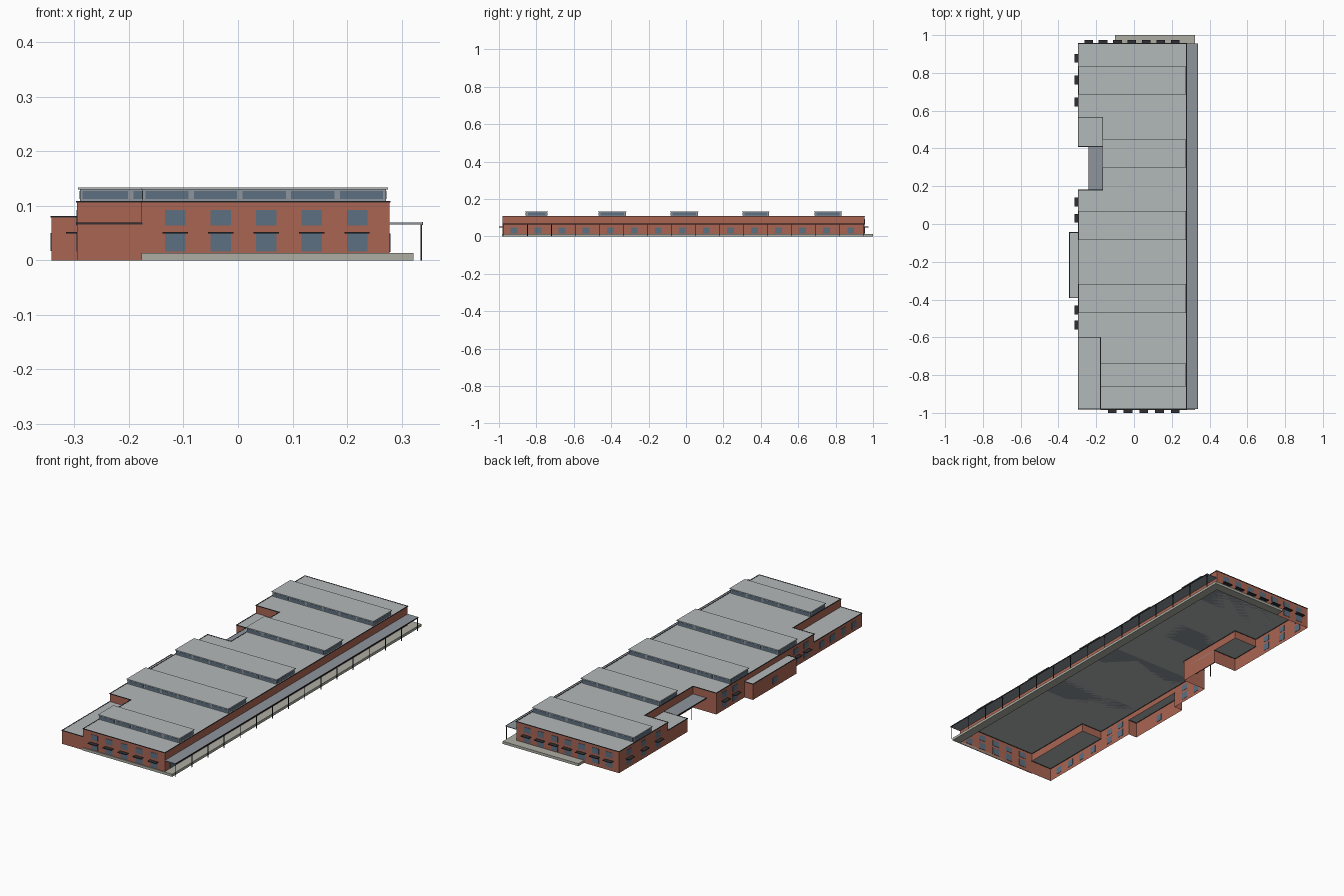
import bpy, bmesh

if "Cube" in bpy.data.objects:
    bpy.data.objects.remove(bpy.data.objects["Cube"])


def mat(name, r, g, b):
    m = bpy.data.materials.new(name)
    m.diffuse_color = (r, g, b, 1)
    m.use_nodes = True
    m.node_tree.nodes["Principled BSDF"].inputs["Base Color"].default_value = m.diffuse_color
    return m


BRICK = mat("brick", .40, .13, .085)
ROOF = mat("roofing", .45, .48, .48)
GLASS = mat("glass", .11, .16, .22)
DARK = mat("dark_metal", .03, .03, .035)
STONE = mat("concrete", .42, .42, .37)
SHEET = mat("sheet_metal", .27, .30, .33)


def finish(name, bm, material):
    me = bpy.data.meshes.new(name)
    bm.to_mesh(me)
    bm.free()
    me.materials.append(material)
    ob = bpy.data.objects.new(name, me)
    bpy.context.collection.objects.link(ob)
    return ob


def boxes(name, items, material):
    """One object from boxes given as (x0, x1, y0, y1, z0, z1)."""
    bm = bmesh.new()
    for x0, x1, y0, y1, z0, z1 in items:
        vs = bmesh.ops.create_cube(bm, size=1)["verts"]
        for v in vs:
            v.co = ((x0 + x1) / 2 + v.co.x * (x1 - x0),
                    (y0 + y1) / 2 + v.co.y * (y1 - y0),
                    (z0 + z1) / 2 + v.co.z * (z1 - z0))
    return finish(name, bm, material)


# Footprint blocks: x0, x1, y0, y1, height
H, LOW = .108, .068
L, R, F, B = -.295, .278, -.98, .955
blocks = [
    (-.177, R, F, -.6, H), (L, R, -.6, .18, H),
    (-.165, R, .18, .565, H), (L, R, .565, B, H),
    (L, -.177, F, -.6, LOW), (L, -.165, .41, .565, LOW),
    (-.342, L, -.39, -.045, .08),
]
xs = sorted({v for b in blocks for v in b[:2]})
ys = sorted({v for b in blocks for v in b[2:4]})


def height(i, j):
    if not (0 <= i < len(xs) - 1 and 0 <= j < len(ys) - 1):
        return 0
    x, y = (xs[i] + xs[i + 1]) / 2, (ys[j] + ys[j + 1]) / 2
    return max([b[4] for b in blocks if b[0] < x < b[1] and b[2] < y < b[3]], default=0)


# Open-bottomed shell: roofs per cell, walls and coping wherever the height drops
walls, roof, coping = bmesh.new(), bmesh.new(), []
for i in range(len(xs) - 1):
    for j in range(len(ys) - 1):
        h = height(i, j)
        if not h:
            continue
        x0, x1, y0, y1 = xs[i], xs[i + 1], ys[j], ys[j + 1]
        roof.faces.new([roof.verts.new(p) for p in
                        ((x0, y0, h), (x1, y0, h), (x1, y1, h), (x0, y1, h))])
        for di, dj, a, b in ((0, -1, (x0, y0), (x1, y0)), (1, 0, (x1, y0), (x1, y1)),
                             (0, 1, (x1, y1), (x0, y1)), (-1, 0, (x0, y1), (x0, y0))):
            n = height(i + di, j + dj)
            if n < h:
                walls.faces.new([walls.verts.new(p) for p in
                                 ((*a, n), (*b, n), (*b, h), (*a, h))])
                coping.append((min(a[0], b[0]) - .002, max(a[0], b[0]) + .002,
                               min(a[1], b[1]) - .002, max(a[1], b[1]) + .002,
                               h - .002, h + .001))
for bm in (walls, roof):
    bmesh.ops.remove_doubles(bm, verts=bm.verts, dist=1e-5)
    bmesh.ops.dissolve_limit(bm, angle_limit=.01, verts=bm.verts, edges=bm.edges)
finish("brick_walls", walls, BRICK)
finish("flat_roofs", roof, ROOF)
boxes("roof_coping", coping, DARK)

# Windows in two storeys, with a small awning over each lower one
panes, awnings = [], []
STOREYS = ((.0165, .051), (.064, .092))
E = .0015


def end_bays(centres, y, out):
    for x in centres:
        for z0, z1 in STOREYS:
            panes.append((x - .019, x + .019, y - E, y + E, z0, z1))
        awnings.append((x - .023, x + .023, min(y, y + out), max(y, y + out), .049, .052))


end_bays([-.115 + .0834 * k for k in range(5)], F, -.02)
end_bays([-.24 + .0763 * k for k in range(7)], B, .02)
for y in (.878, .762, .646, .116, .03, -.455, -.535):
    for z0, z1 in STOREYS:
        panes.append((L - E, L + E, y - .019, y + .019, z0, z1))
    awnings.append((L - .02, L, y - .023, y + .023, .049, .052))
# Single-storey windows: low annex, side box, covered right side
for k in range(4):
    y = -.66 - .085 * k
    panes.append((L - E, L + E, y - .018, y + .018, .017, .05))
panes.append((-.342 - E, -.342 + E, -.238, -.202, .017, .05))
for k in range(15):
    y = -.92 + .1286 * k
    panes.append((R - E, R + E, y - .018, y + .018, .015, .049))
boxes("windows", panes, GLASS)
boxes("window_awnings", awnings, DARK)

# Rooflight monitors with glazed sides
bodies, caps, lights = [], [], []
for x0, y0, y1 in ((-.175, -.86, -.738), (-.29, -.47, -.318), (-.29, -.085, .068),
                   (-.163, .3, .447), (-.29, .685, .835)):
    x1 = .271
    bodies.append((x0, x1, y0 + .004, y1 - .004, H, .13))
    caps.append((x0 - .003, x1 + .004, y0, y1, .13, .133))
    n = round((x1 - x0) / .09)
    step = (x1 - x0) / n
    for y in (y0 + .004, y1 - .004):
        for k in range(n):
            lights.append((x0 + step * k + .005, x0 + step * (k + 1) - .005,
                           y - .001, y + .001, .112, .127))
    for x in (x0, x1):
        lights.append((x - .001, x + .001, y0 + .014, y1 - .014, .112, .127))
boxes("rooflight_frames", bodies, SHEET)
boxes("rooflight_caps", caps, ROOF)
boxes("rooflight_glass", lights, GLASS)

# Loading platform along the right side and round the back
boxes("loading_platform", [(R, .322, F, B, 0, .013), (-.1, .322, B, 1, 0, .013),
                           (-.177, .322, F - .004, F, 0, .013)], STONE)

# Long side canopy and the small one in the left recess, with posts
boxes("canopies", [(R, .338, F, B, .066, .069), (-.24, -.165, .18, .41, .066, .069)], SHEET)
posts = [(.3345, .3375, y - .0015, y + .0015, 0, .066)
         for y in [F + .004 + (B - F - .008) * k / 15 for k in range(16)]]
posts.append((-.2375, -.2345, .2935, .2965, 0, .066))
boxes("canopy_posts", posts, DARK)
boxes("canopy_fascia", [(.337, .339, F, B, .065, .07), (-.241, -.239, .18, .41, .065, .07)], DARK)
